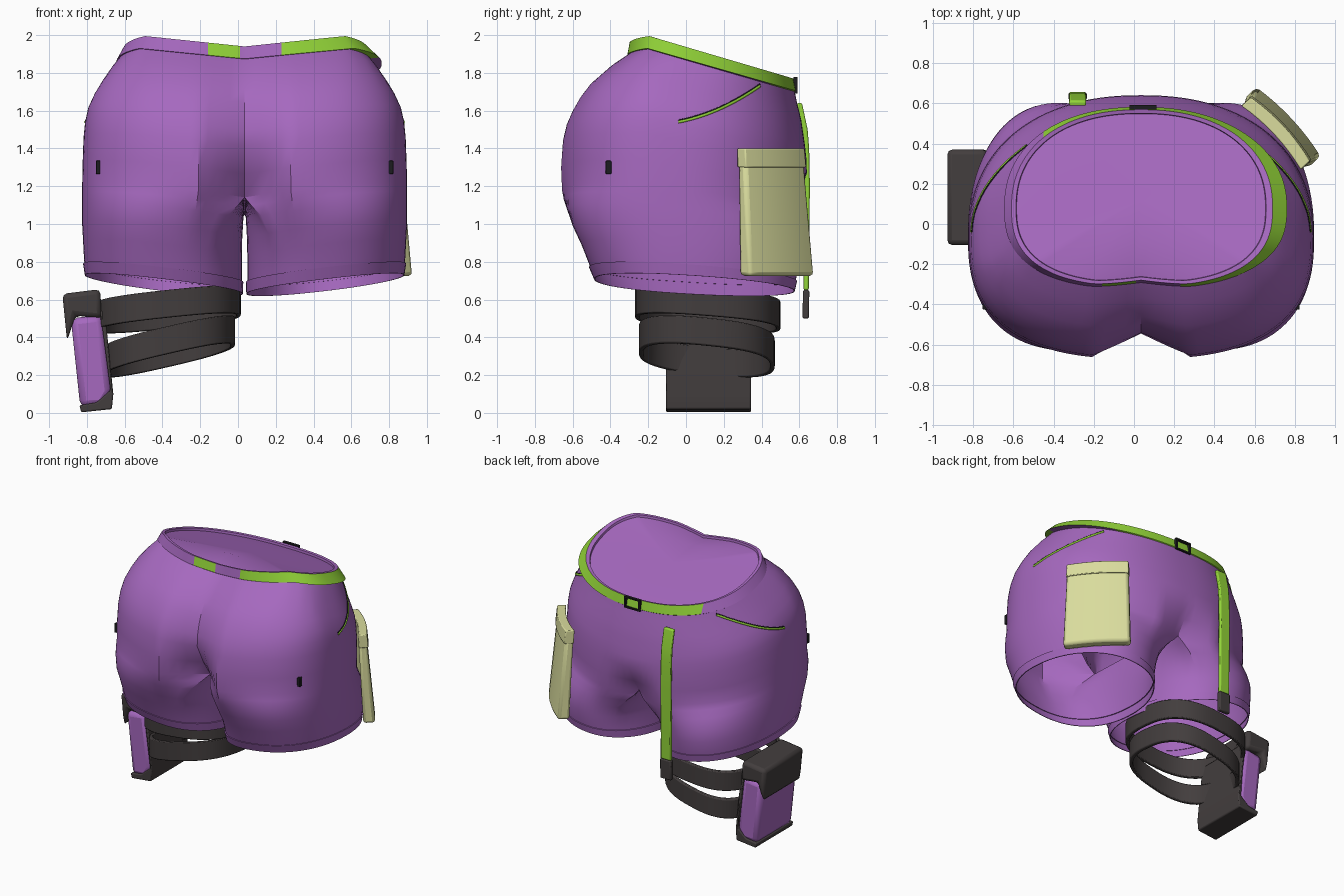
import bpy, bmesh
from math import sin, cos, pi, radians, copysign
from mathutils import Vector
from mathutils.bvhtree import BVHTree

if "Cube" in bpy.data.objects:
    bpy.data.objects.remove(bpy.data.objects["Cube"])


def material(name, rgb):
    m = bpy.data.materials.new(name)
    m.use_nodes = True
    m.diffuse_color = (*rgb, 1)
    node = next(n for n in m.node_tree.nodes if n.type == 'BSDF_PRINCIPLED')
    node.inputs["Base Color"].default_value = (*rgb, 1)
    return m


PURPLE = material("purple cloth", (0.38, 0.14, 0.52))
GREEN = material("lime webbing", (0.29, 0.66, 0.04))
CREAM = material("cream canvas", (0.70, 0.72, 0.34))
DARK = material("dark grey rubber", (0.055, 0.047, 0.047))
BLACK = material("black plastic", (0.012, 0.012, 0.014))

MID = 0.035         # x of the symmetry plane of the garment
N, K = 64, 20       # outer and inner points of each half ring


def finish(name, bm, mats, bevel=0, angle=35):
    bmesh.ops.recalc_face_normals(bm, faces=bm.faces)
    me = bpy.data.meshes.new(name)
    bm.to_mesh(me)
    bm.free()
    ob = bpy.data.objects.new(name, me)
    bpy.context.collection.objects.link(ob)
    for m in mats:
        me.materials.append(m)
    if bevel:
        mod = ob.modifiers.new("bevel", 'BEVEL')
        mod.width, mod.segments = bevel, 2
    bpy.ops.object.select_all(action='DESELECT')
    ob.select_set(True)
    bpy.context.view_layer.objects.active = ob
    bpy.ops.object.shade_smooth_by_angle(angle=radians(angle))


def loft(bm, rings, skip=lambda q: False):
    rows = [[bm.verts.new(p) for p in r] for r in rings]
    n = len(rows[0])
    for a, b in zip(rows, rows[1:]):
        for i in range(n):
            q = (a[i], a[(i + 1) % n], b[(i + 1) % n], b[i])
            if not skip(q):
                bm.faces.new(q)
    return rows


def box(name, centre, size, mat, bevel=0):
    bm = bmesh.new()
    bmesh.ops.create_cube(bm, size=1)
    for v in bm.verts:
        v.co = Vector(centre) + v.co * Vector(size)
    finish(name, bm, [mat], bevel)


def prism(name, profile, y0, y1, mat, bevel=0):
    bm = bmesh.new()
    face = bm.faces.new([bm.verts.new((x, y0, z)) for x, z in profile])
    out = bmesh.ops.extrude_face_region(bm, geom=[face])
    for v in out["geom"]:
        if isinstance(v, bmesh.types.BMVert):
            v.co.y = y1
    finish(name, bm, [mat], bevel)


# Garment levels: height fraction, half width, front y, back y, leg blend
LEVELS = [(0, .84, -.48, .57, 1), (.07, .85, -.515, .585, 1), (.15, .855, -.555, .60, .97),
          (.23, .86, -.605, .61, .85), (.31, .86, -.645, .62, .5), (.36, .86, -.66, .625, .2),
          (.4, .86, -.665, .63, 0), (.5, .858, -.67, .64, 0), (.62, .853, -.66, .64, 0),
          (.69, .845, -.64, .637, 0), (.75, .83, -.61, .63, 0), (.81, .8, -.57, .62, 0),
          (.87, .762, -.515, .61, 0), (.95, .708, -.405, .587, 0), (1, .672, -.315, .575, 0)]


def waist_z(u, y):
    front_dip = .055 * max(0, 1 - u / .55) * min(1, max(0, -y / .2))
    return 1.93 - .29 * (max(y, -.2) + .2) - front_dip


def curve_point(angle, front_n, back_n):
    c, s = cos(angle), sin(angle)
    p = 2 / (back_n if s > 0 else front_n)
    return copysign(abs(c) ** p, c), copysign(abs(s) ** p, s)


def half_ring(level, grow=0):
    f, w, front, back, leg = level
    cy = (front + back) / 2 - .05
    depth = lambda s: s * (back - cy if s > 0 else cy - front)
    crotch = .16 * max(0, 1 - abs(f - .4) / .2)
    dip = .03 + .09 * min(1, (1 - f) * 2.5) + crotch
    mid, spread = (w + .015) / 2, radians(125)
    pts = []
    for i in range(N + K):
        if i <= N:      # outer surface, drawn in towards the centre seam
            c, s = curve_point(pi * (i / N - .5), 2.6, 2.25)
            tu = 0 if i in (0, N) else w * max(c, 0)
            ty = cy + depth(s) + (dip if s < 0 else -crotch * .7) * max(0, 1 - tu / .24)
            angle = spread * (2 * i / N - 1)
        else:           # inner surface of the thigh
            k = (i - N) / K
            tu, ty = 0, (back - crotch * .7) * (1 - k) + (front + dip) * k
            angle = spread + (2 * pi - 2 * spread) * k
        c, s = curve_point(angle, 2.3, 2.1)
        lu, ly = mid + (w - mid) * c, cy + depth(s)
        u, y = tu + (lu - tu) * leg, ty + (ly - ty) * leg
        if grow:
            d = Vector((u - mid, y - cy)).normalized() * grow
            u, y = max(u + d.x, .003), y + d.y
        hem = .68 + .05 * (u - .43) / .42 - .06 * y
        pts.append(Vector((u, y, hem + (waist_z(u, y) - hem) * f)))
    return pts


def side(ring, sign):
    return [Vector((MID + sign * p.x, p.y, p.z)) for p in ring]


# Shorts: two half lofts welded on the symmetry plane
bm = bmesh.new()
on_plane = lambda q: all(abs(v.co.x - MID) < 1e-5 for v in q)
for sign in (1, -1):
    loft(bm, [side(half_ring(l), sign)[::sign] for l in LEVELS], on_plane)
bmesh.ops.remove_doubles(bm, verts=bm.verts, dist=1e-4)
surface = BVHTree.FromBMesh(bm)
finish("shorts", bm, [PURPLE], angle=30)

# Hem bands
for sign, name in ((1, "left_hem"), (-1, "right_hem")):
    low, high = LEVELS[0], (.05, .847, -.505, .58, 1)
    bm = bmesh.new()
    loft(bm, [side(half_ring(l, g), sign)[::sign] for l, g in
              ((low, 0), (low, .006), (high, .008), (high, -.006))])
    finish(name, bm, [PURPLE])

# Waistband with a green webbing belt that stands out at the left hip
outer = half_ring(LEVELS[-1])[:N + 1]
loop = side(outer, 1) + side(outer, -1)[-2:0:-1]


def band(su, sy, dz, bulge=0):
    return [Vector((MID + (p.x - MID) * su + bulge * max(0, (p.x - MID) / .67) ** 3,
                    .12 + (p.y - .12) * sy, p.z + dz)) for p in loop]


bm = bmesh.new()
loft(bm, [band(1, 1, -.005), band(1.012, 1.015, 0, .045), band(.958, .985, .065, .01),
          band(.925, .945, .062), band(.92, .94, .045)])
for x in (-.45, -.16, .01, .23):
    bmesh.ops.bisect_plane(bm, geom=bm.verts[:] + bm.edges[:] + bm.faces[:],
                           plane_co=(x, 0, 0), plane_no=(1, 0, 0))
bmesh.ops.recalc_face_normals(bm, faces=bm.faces)
for f in bm.faces:
    c = f.calc_center_median()
    webbing = c.x > -.45 if c.y > 0 else (-.16 < c.x < .01 or c.x > .23)
    outward = f.normal.x * (c.x - MID) + f.normal.y * (c.y - .12) > .1
    f.material_index = int(webbing and outward)
finish("waistband", bm, [PURPLE, GREEN])

# Closed waist top
bm = bmesh.new()
inner = loft(bm, [band(.92, .94, .045), band(.5, .5, .04)])[-1]
hub = bm.verts.new((MID, .12, 1.875))
for a, b in zip(inner, inner[1:] + inner[:1]):
    bm.faces.new((a, b, hub))
for v in inner:
    v.co.z = 1.972 - .29 * (v.co.y + .2)
finish("waist_top", bm, [PURPLE], angle=60)

# Belt buckle frame
for i, sx in enumerate((-1, 1)):
    box(f"buckle_post_{i}", (MID + .01 + sx * .06, .58, 1.735), (.014, .022, .085), BLACK)
    box(f"buckle_bar_{i}", (MID + .01, .58, 1.735 + sx * .038), (.13, .022, .011), BLACK)


def tube(name, pts, radius, mat):
    cu = bpy.data.curves.new(name, 'CURVE')
    cu.dimensions, cu.bevel_depth, cu.bevel_resolution = '3D', radius, 1
    cu.use_fill_caps = True
    sp = cu.splines.new('POLY')
    sp.points.add(len(pts) - 1)
    for p, co in zip(sp.points, pts):
        p.co = (*co, 1)
    cu.materials.append(mat)
    ob = bpy.data.objects.new(name, cu)
    bpy.context.collection.objects.link(ob)


# Curved pocket slits and small zip pulls on both sides
for sign, name in ((1, "left"), (-1, "right")):
    for mat, part, dz, r in ((GREEN, "piping", 0, .008), (BLACK, "slit", .009, .005)):
        pts = []
        for i in range(13):
            t = i / 12
            hit = surface.ray_cast(Vector((sign * 3, -.04 + .43 * t, 1.54 + .08 * t + .11 * t * t + dz)),
                                   Vector((-sign, 0, 0)))[0]
            if hit:
                pts.append(hit)
        tube(f"{name}_pocket_{part}", pts, r, mat)
    hit = surface.ray_cast(Vector((MID + sign * .775, -3, 1.3)), Vector((0, 1, 0)))[0]
    box(f"{name}_zip_pull", hit, (.025, .03, .07), BLACK, .004)

# Hanging strap with a dark end tab
PATH = [(.6, 1.64), (.63, 1.5), (.638, 1.4), (.642, 1.2), (.638, .9), (.636, .65), (.634, .5)]


def ribbon(name, path, half, thick, mat):
    bm = bmesh.new()
    rows = loft(bm, [[(-.28 + sx * half, y + sy * thick, z) for sx, sy in
                      ((-1, -1), (1, -1), (1, 1), (-1, 1))] for y, z in path])
    bm.faces.new(rows[0])
    bm.faces.new(rows[-1])
    finish(name, bm, [mat], .008)


ribbon("hanging_strap", PATH[:6], .042, .014, GREEN)
ribbon("strap_end", PATH[5:], .046, .017, DARK)


# Cargo pouch: bowed, leaning slabs set diagonally on the thigh
def slab(name, length, z0, z1, t0, t1, bevel):
    bm = bmesh.new()
    bmesh.ops.create_grid(bm, x_segments=8, y_segments=1, size=.5)
    for v in bmesh.ops.extrude_face_region(bm, geom=bm.faces[:])["geom"]:
        if isinstance(v, bmesh.types.BMVert):
            v.co.z = 1
    along, out = Vector((.68, -.73, 0)), Vector((.73, .68, 0))
    for v in bm.verts:
        x, y, t = v.co
        z = z0 + (z1 - z0) * (y + .5)
        low = (1.4 - z) / .68
        d = t0 + (t1 * (.6 + .4 * low) - t0) * t - .4 * (x * length) ** 2 + .035 * low
        v.co = Vector((.705, .45, z)) + along * x * length * (.91 + .09 * low) + out * d
    finish(name, bm, [CREAM], bevel)


slab("pouch", .47, .725, 1.38, -.01, .075, .02)
slab("pouch_flap", .475, 1.3, 1.4, -.01, .088, .006)

# Thigh holster: purple shell, dark backing and cap
prism("holster_shell", [(-.885, .5), (-.72, .52), (-.67, .11), (-.715, .035), (-.835, .03)],
      -.1, .34, PURPLE, .035)
prism("holster_backing", [(-.73, .54), (-.705, .54), (-.66, .1), (-.668, .02), (-.83, .003),
                          (-.84, .04), (-.75, .055), (-.675, .12)], -.105, .345, DARK, .008)
prism("holster_cap", [(-.93, .63), (-.73, .655), (-.72, .5), (-.86, .515), (-.905, .38)],
      -.105, .37, DARK, .025)


# Thigh bands
def thigh_band(name, cx, cy, cz, rx, ry, slope_x, slope_y):
    def ring(inset, dz):
        pts = []
        for i in range(64):
            c, s = curve_point(i * pi / 32, 2.6, 2.6)
            x, y = (rx - inset) * c, (ry - inset) * s
            pts.append((cx + x, cy + y, cz + slope_x * x + slope_y * y + dz))
        return pts
    bm = bmesh.new()
    loft(bm, [ring(0, -.073), ring(0, .073), ring(.025, .073), ring(.025, -.073), ring(0, -.073)])
    bmesh.ops.remove_doubles(bm, verts=bm.verts, dist=1e-5)
    finish(name, bm, [DARK], .006)


thigh_band("upper_thigh_band", -.37, .115, .548, .385, .385, .105, -.08)
thigh_band("lower_thigh_band", -.365, .11, .352, .35, .36, .23, -.1)
